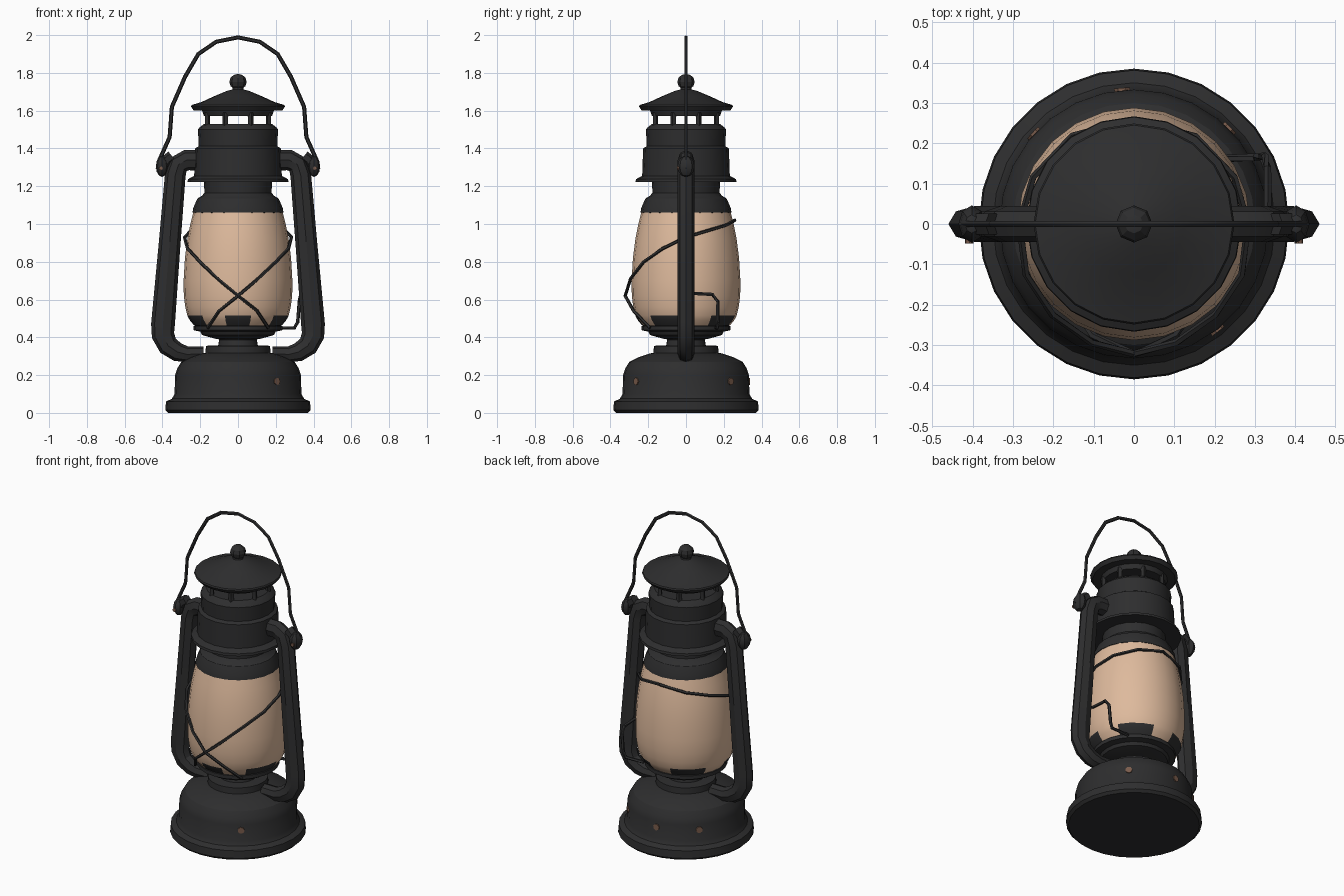
import bpy, bmesh, math
from mathutils import Vector

if "Cube" in bpy.data.objects:
    bpy.data.objects.remove(bpy.data.objects["Cube"])


def material(name, rgb):
    m = bpy.data.materials.new(name)
    m.diffuse_color = (*rgb, 1)
    m.use_nodes = True
    m.node_tree.nodes["Principled BSDF"].inputs["Base Color"].default_value = m.diffuse_color
    return m


IRON = material("dark_iron", (0.027, 0.027, 0.028))
GLASS = material("warm_glass", (0.73, 0.49, 0.335))
RUST = material("rust_brown", (0.19, 0.105, 0.07))


def finish(name, bm, mats, angle=28):
    bmesh.ops.recalc_face_normals(bm, faces=bm.faces[:])
    me = bpy.data.meshes.new(name)
    bm.to_mesh(me)
    bm.free()
    ob = bpy.data.objects.new(name, me)
    bpy.context.collection.objects.link(ob)
    for m in mats:
        me.materials.append(m)
    bpy.ops.object.select_all(action='DESELECT')
    ob.select_set(True)
    bpy.context.view_layer.objects.active = ob
    bpy.ops.object.shade_smooth_by_angle(angle=math.radians(angle))
    return ob


def bridge(bm, rings):
    """Skin a row of equal vertex loops and cap both ends."""
    n = len(rings[0])
    for a, b in zip(rings, rings[1:]):
        for i in range(n):
            j = (i + 1) % n
            bm.faces.new((a[i], a[j], b[j], b[i]))
    bm.faces.new(rings[0])
    bm.faces.new(rings[-1])


def lathe(name, profile, n=24, mats=(IRON,), rule=None):
    bm = bmesh.new()
    bridge(bm, [[bm.verts.new((r * math.cos(math.tau * i / n), r * math.sin(math.tau * i / n), z))
                 for i in range(n)] for r, z in profile])
    if rule:
        for f in bm.faces:
            f.material_index = rule(f.calc_center_median())
    return finish(name, bm, mats)


def sweep(name, path, radii, ref, n=6, flat=1.0):
    """Tube along a path; flat scales the section along the ref axis."""
    bm = bmesh.new()
    pts = [Vector(p) for p in path]
    rings = []
    for k, p in enumerate(pts):
        d0 = (p - pts[k - 1]).normalized() if k else Vector()
        d1 = (pts[k + 1] - p).normalized() if k < len(pts) - 1 else Vector()
        t = (d0 + d1).normalized()
        u = Vector(ref).cross(t).normalized()
        v = t.cross(u)
        r = radii[k] if isinstance(radii, list) else radii
        rv = (radii[0] if isinstance(radii, list) else radii) * flat
        rings.append([bm.verts.new(p + u * r * math.cos(math.tau * i / n) + v * rv * math.sin(math.tau * i / n))
                      for i in range(n)])
    bridge(bm, rings)
    return finish(name, bm, (IRON,))


def ball(name, loc, size, u=8, v=6):
    bm = bmesh.new()
    bmesh.ops.create_uvsphere(bm, u_segments=u, v_segments=v, radius=1)
    for w in bm.verts:
        w.co = Vector((w.co.x * size[0], w.co.y * size[1], w.co.z * size[2])) + Vector(loc)
    return finish(name, bm, (IRON,))


def disc(name, loc, direction, radius, depth):
    bm = bmesh.new()
    bmesh.ops.create_cone(bm, cap_ends=True, segments=7, radius1=radius, radius2=radius, depth=depth)
    rot = Vector((0, 0, 1)).rotation_difference(Vector(direction)).to_matrix()
    for w in bm.verts:
        w.co = rot @ w.co + Vector(loc)
    return finish(name, bm, (RUST,))


# Fuel tank with collar, neck and burner plate
lathe("fuel_tank", [(0.37, 0.0), (0.385, 0.015), (0.381, 0.06), (0.35, 0.075), (0.336, 0.1), (0.333, 0.2),
                    (0.322, 0.235), (0.30, 0.27), (0.25, 0.295), (0.19, 0.315), (0.172, 0.318), (0.17, 0.355),
                    (0.105, 0.358), (0.1, 0.385), (0.11, 0.4)], n=28)
lathe("burner_plate", [(0.11, 0.39), (0.19, 0.412), (0.20, 0.43), (0.235, 0.438), (0.235, 0.46), (0.18, 0.465)])


# Glass globe, with patchy soot at its lower rim
def soot(c):
    a = math.atan2(c.y, c.x)
    return 1 if c.z < 0.475 or (c.z < 0.51 and math.sin(5 * a) < 0.25) else 0


lathe("glass_globe", [(0.19, 0.45), (0.232, 0.463), (0.255, 0.49), (0.268, 0.515), (0.279, 0.56), (0.287, 0.62),
                      (0.288, 0.70), (0.281, 0.82), (0.268, 0.92), (0.252, 1.0), (0.236, 1.065)],
      n=24, mats=(GLASS, IRON), rule=soot)

# Globe cap, chimney and flange
lathe("globe_cap", [(0.22, 1.058), (0.241, 1.06), (0.237, 1.085), (0.215, 1.135), (0.19, 1.15),
                    (0.178, 1.165), (0.18, 1.23)], n=20)
lathe("chimney", [(0.18, 1.222), (0.267, 1.222), (0.265, 1.237), (0.232, 1.255), (0.227, 1.40), (0.208, 1.412),
                  (0.212, 1.5), (0.203, 1.512), (0.18, 1.53)], n=20)

# Vent posts under the lid
for k in range(8):
    a = math.radians(22.5 + 45 * k)
    c, s = math.cos(a) * 0.175, math.sin(a) * 0.175
    sweep("vent_post_%d" % k, [(c, s, 1.51), (c, s, 1.535), (c, s, 1.565), (c, s, 1.59)],
          [0.024, 0.015, 0.015, 0.024], (c, s, 0), n=4, flat=0.6)

# Lid and knob
lathe("lid", [(0.18, 1.572), (0.19, 1.6), (0.235, 1.602), (0.249, 1.622), (0.245, 1.63), (0.195, 1.645),
              (0.125, 1.677), (0.055, 1.706), (0.03, 1.712), (0.028, 1.73)], n=20)
ball("lid_knob", (0, 0, 1.752), (0.046, 0.046, 0.043))

# Side tubes and bail lugs, mirrored left and right
for side, s in (("left", -1), ("right", 1)):
    frame = [(0.19, 1.338), (0.272, 1.338), (0.315, 1.315), (0.332, 1.26), (0.365, 0.86), (0.397, 0.47),
             (0.397, 0.41), (0.37, 0.355), (0.32, 0.322), (0.27, 0.31), (0.183, 0.312)]
    radii = [0.055] * 4 + [0.058, 0.063, 0.06, 0.055, 0.05, 0.042, 0.04]
    sweep(side + "_side_tube", [(s * x, 0, z) for x, z in frame], radii, (0, 1, 0), n=8, flat=0.8)
    ball(side + "_bail_lug", (s * 0.402, 0, 1.305), (0.033, 0.046, 0.056))
    sweep(side + "_lug_ridge", [(s * 0.35, 0, 1.36), (s * 0.375, 0, 1.34), (s * 0.405, 0, 1.30)], 0.03, (0, 1, 0))
    disc(side + "_lug_rivet", (s * 0.408, -0.043, 1.295), (0, -1, 0), 0.011, 0.01)

# Carrying bail
half = [(0.425, 1.29), (0.42, 1.33), (0.362, 1.46), (0.35, 1.62), (0.28, 1.78), (0.21, 1.90), (0.115, 1.965)]
bail = [(-x, 0, z) for x, z in half] + [(0, 0, 1.988)] + [(x, 0, z) for x, z in reversed(half)]
sweep("carrying_bail", bail, 0.011, (0, 1, 0), n=6, flat=0.8)

# Crossed wire guard: angle from the front, radius, height
guard = [(-40, 0.25, 0.45), (-20, 0.295, 0.54), (0, 0.322, 0.62), (20, 0.312, 0.71), (42, 0.302, 0.80),
         (65, 0.295, 0.87), (90, 0.283, 0.93), (115, 0.275, 0.965), (145, 0.266, 0.995), (180, 0.258, 1.02)]
for side, s in (("left", -1), ("right", 1)):
    sweep(side + "_guard_wire",
          [(s * r * math.sin(math.radians(a)), -r * math.cos(math.radians(a)), z) for a, r, z in guard],
          0.009, (0, 0, 1), n=5)

# Globe lifting lever
sweep("lifting_lever", [(0.18, 0.16, 0.45), (0.30, 0.165, 0.45), (0.315, 0.168, 0.48), (0.325, 0.168, 0.59),
                        (0.33, 0.14, 0.627), (0.332, 0.03, 0.632)], 0.01, (1, -1, 0.9), n=5)

# Rust spots on the tank
for k, deg in enumerate((-52, 45, 95, 138)):
    d = Vector((math.cos(math.radians(deg)), math.sin(math.radians(deg)), 0))
    disc("rust_spot_%d" % k, d * 0.334 + Vector((0, 0, 0.167)), d, 0.02, 0.009)
